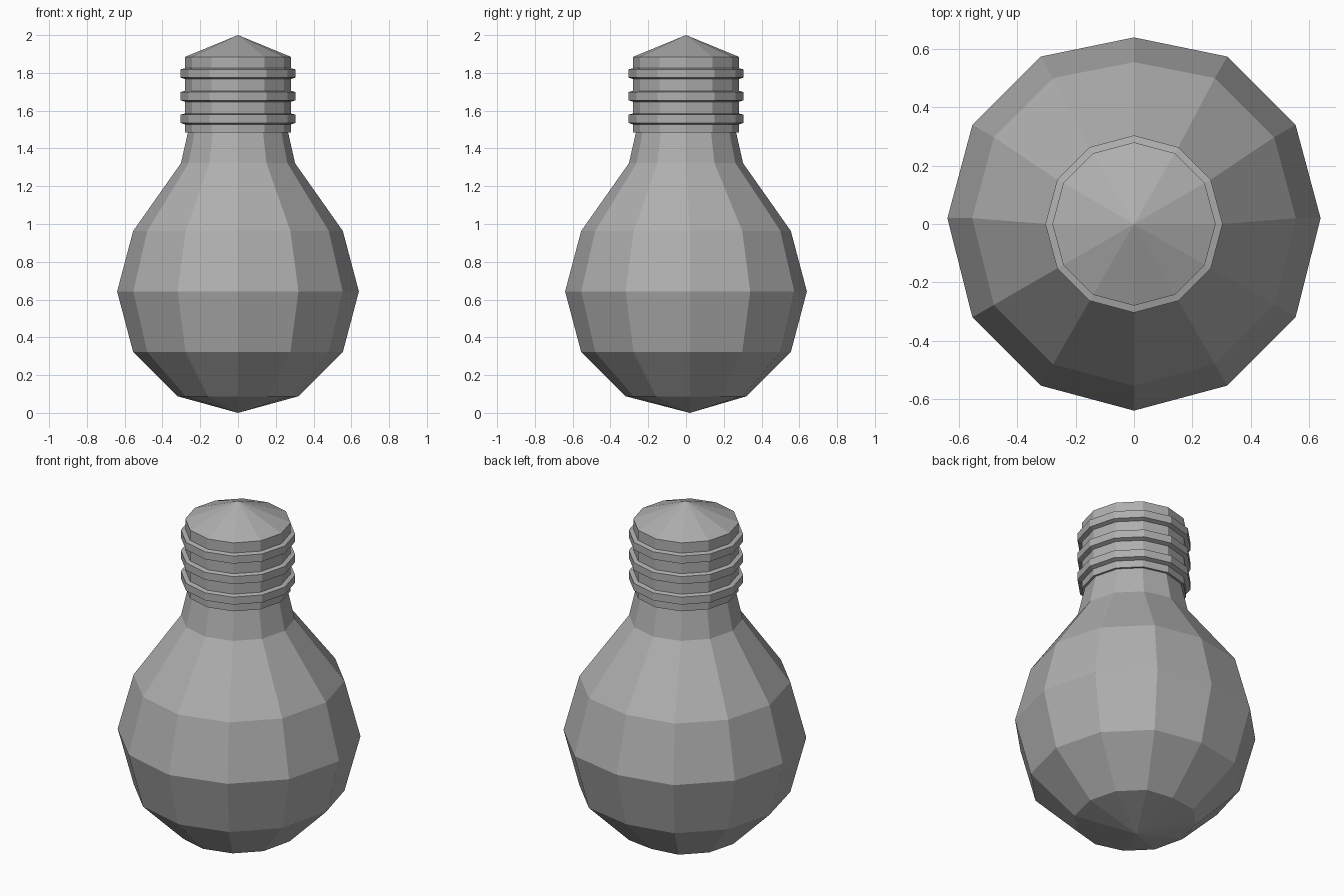
import bpy, bmesh
from math import sin, cos, pi

if "Cube" in bpy.data.objects:
    bpy.data.objects.remove(bpy.data.objects["Cube"])

SIDES = 12
grey = bpy.data.materials.new("dark_grey")
grey.diffuse_color = (0.43, 0.43, 0.43, 1)
grey.use_nodes = True
grey.node_tree.nodes["Principled BSDF"].inputs["Base Color"].default_value = grey.diffuse_color


def lathe(name, profile, nudge=0.0):
    """Spin (radius, z) points around z; nudge pushes the rear half out in y."""
    bm = bmesh.new()
    rings = []
    for r, z in profile:
        if r == 0:
            rings.append([bm.verts.new((0, nudge, z))])
            continue
        ring = []
        for i in range(SIDES):
            a = 2 * pi * i / SIDES
            dy = nudge if i <= SIDES / 2 and i != SIDES / 4 and r > 0.31 else 0
            ring.append(bm.verts.new((r * cos(a), r * sin(a) + dy, z)))
        rings.append(ring)
    for lo, hi in zip(rings, rings[1:]):
        for i in range(SIDES):
            j = (i + 1) % SIDES
            if len(lo) == 1:
                bm.faces.new((lo[0], hi[j], hi[i]))
            elif len(hi) == 1:
                bm.faces.new((lo[i], lo[j], hi[0]))
            else:
                bm.faces.new((lo[i], lo[j], hi[j], hi[i]))
    bmesh.ops.recalc_face_normals(bm, faces=bm.faces)
    mesh = bpy.data.meshes.new(name)
    bm.to_mesh(mesh)
    bm.free()
    mesh.materials.append(grey)
    obj = bpy.data.objects.new(name, mesh)
    bpy.context.collection.objects.link(obj)
    return obj


# Glass bulb: low-poly sphere drawn up into a neck
lathe("glass_bulb", [(0, 0.0), (0.32, 0.088), (0.555, 0.322), (0.64, 0.643),
                     (0.555, 0.963), (0.302, 1.322), (0.262, 1.50)], nudge=0.02)

# Screw cap: straight collar with three raised threads and a pointed contact
cap = [(0.262, 1.487), (0.28, 1.485)]
for z in (1.557, 1.677, 1.797):
    cap += [(0.28, z - 0.03), (0.304, z - 0.022), (0.304, z + 0.022), (0.28, z + 0.028)]
cap += [(0.28, 1.885), (0, 2.0)]
lathe("screw_cap", cap)
